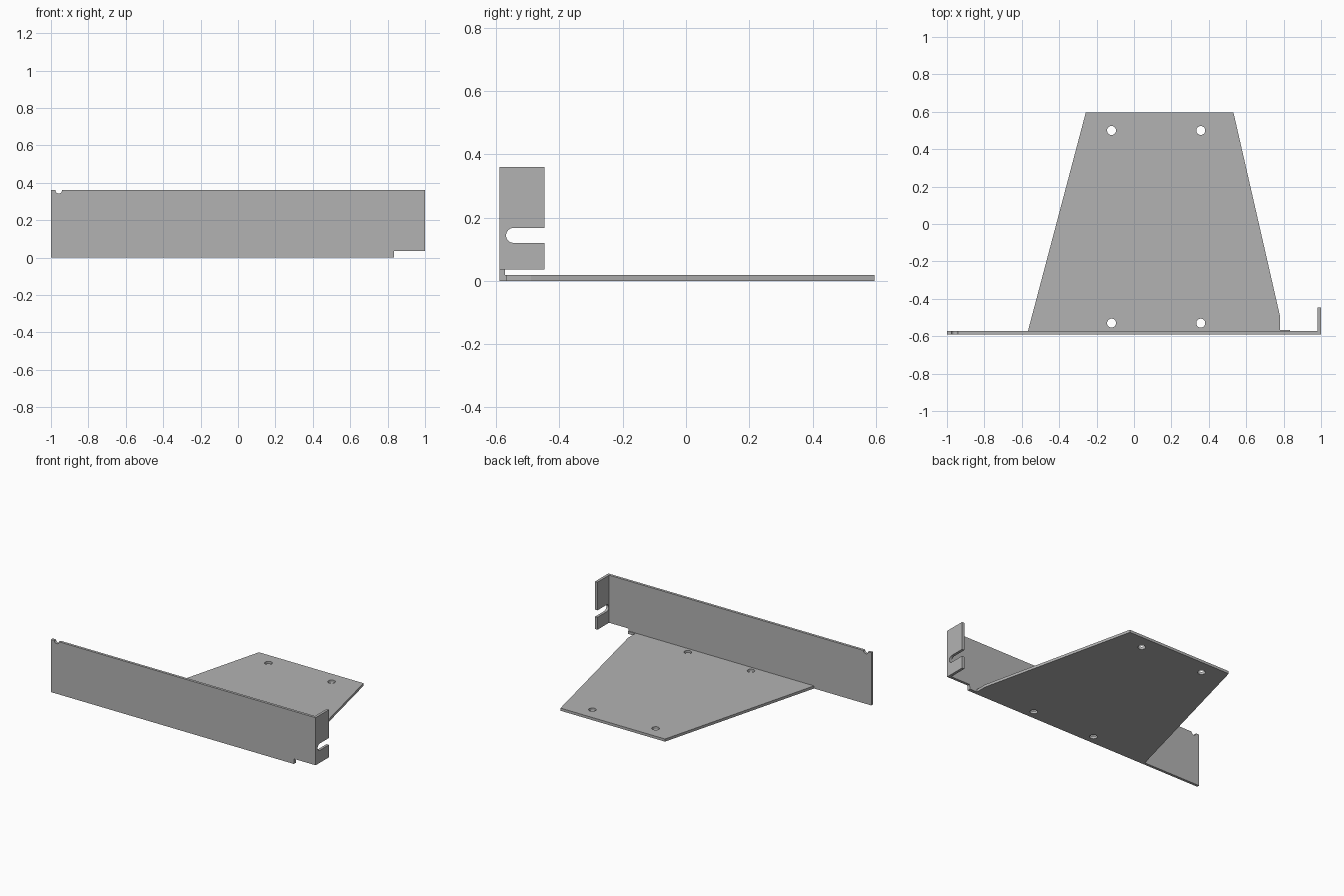
import bpy, bmesh
from math import sin, cos, pi
from mathutils import Matrix, Vector

cube = bpy.data.objects.get("Cube")
if cube:
    bpy.data.objects.remove(cube, do_unlink=True)

T = 0.018      # sheet thickness
FRONT = -0.59  # outer front surface
TOP = 0.36
STEP = 0.035   # underside of the raised corner

steel = bpy.data.materials.new("grey sheet metal")
steel.use_nodes = True
grey = (0.45, 0.45, 0.45, 1)
steel.diffuse_color = grey
steel.node_tree.nodes["Principled BSDF"].inputs["Base Color"].default_value = grey


def arc(cx, cy, r, start, end, n):
    return [(cx + r * cos(start + (end - start) * i / n),
             cy + r * sin(start + (end - start) * i / n)) for i in range(n + 1)]


def sheet(name, outline, matrix, holes=()):
    """Fill an outline with holes, thicken it along local z and place it."""
    bm = bmesh.new()
    for loop in [outline, *holes]:
        verts = [bm.verts.new((x, y, 0)) for x, y in loop]
        for a, b in zip(verts, verts[1:] + verts[:1]):
            bm.edges.new((a, b))
    bmesh.ops.triangle_fill(bm, edges=bm.edges[:], use_beauty=True, normal=(0, 0, 1))
    region = bmesh.ops.extrude_face_region(bm, geom=bm.faces[:])["geom"]
    moved = [v for v in region if isinstance(v, bmesh.types.BMVert)]
    bmesh.ops.translate(bm, verts=moved, vec=(0, 0, T))
    bmesh.ops.recalc_face_normals(bm, faces=bm.faces[:])
    bm.transform(matrix)
    mesh = bpy.data.meshes.new(name)
    bm.to_mesh(mesh)
    bm.free()
    mesh.materials.append(steel)
    obj = bpy.data.objects.new(name, mesh)
    bpy.context.collection.objects.link(obj)
    return obj


# Front plate, with a raised lower corner and a small notch in the top edge
notch = arc(-0.958, TOP - 0.001, 0.017, 0, -pi, 12)
notch = [(notch[0][0], TOP)] + notch + [(notch[-1][0], TOP)]
upright = Matrix.Translation((0, FRONT + T, 0)) @ Matrix.Rotation(pi / 2, 4, "X")
sheet("front_plate",
      [(-1, 0), (0.835, 0), (0.835, STEP), (1, STEP), (1, TOP)] + notch + [(-1, TOP)],
      upright)

# Side flange, folded back, with an open round-ended slot
back = -0.447
slot = arc(-0.545, 0.1435, 0.0235, 1.5 * pi, 0.5 * pi, 16)
sideways = Matrix(((0, 0, 1, 1 - T), (1, 0, 0, 0), (0, 1, 0, 0), (0, 0, 0, 1)))
sheet("side_flange",
      [(FRONT + T, STEP), (back, STEP), (back, slot[0][1])] + slot
      + [(back, slot[-1][1]), (back, TOP), (FRONT + T, TOP)],
      sideways)

# Tapered base plate with four mounting holes
holes = [arc(x, y, 0.024, 0, 2 * pi, 24)[:-1]
         for x in (-0.12, 0.357) for y in (-0.53, 0.5)]
sheet("base_plate",
      [(-0.567, FRONT + T), (0.78, FRONT + T), (0.78, -0.49), (0.532, 0.595), (-0.258, 0.595)],
      Matrix.Identity(4), holes)

# Short bend relief lip beside the base plate
sheet("bend_lip",
      [(0.78, FRONT + T), (0.835, FRONT + T), (0.835, -0.567), (0.78, -0.567)],
      Matrix.Identity(4))
